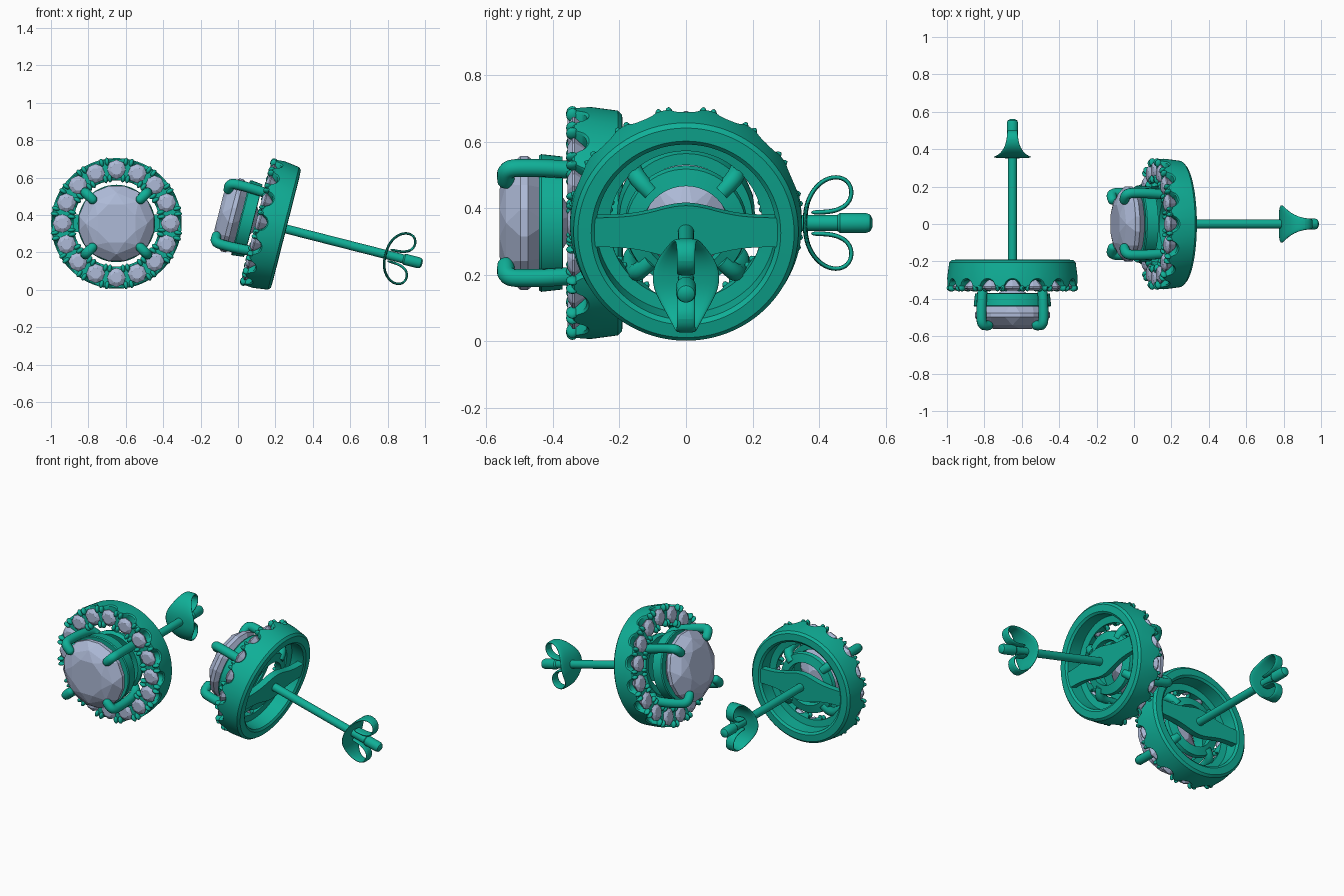
import bpy, bmesh
from math import sin, cos, pi, radians, sqrt, exp
from mathutils import Matrix, Vector

if "Cube" in bpy.data.objects:
    bpy.data.objects.remove(bpy.data.objects["Cube"])

METAL = bpy.data.materials.new("green_metal")
METAL.diffuse_color = (0.005, 0.43, 0.31, 1)
METAL.use_nodes = True
METAL.node_tree.nodes["Principled BSDF"].inputs["Base Color"].default_value = METAL.diffuse_color
STONE = bpy.data.materials.new("pale_stone")
STONE.diffuse_color = (0.42, 0.49, 0.68, 1)
STONE.use_nodes = True
STONE.node_tree.nodes["Principled BSDF"].inputs["Base Color"].default_value = STONE.diffuse_color

# Each earring is built around its own y axis (front = -y, post = +y), then placed twice
PLACES = [
    ("left", Matrix.Translation((-0.65, 0, 0.355))),
    ("right", Matrix.Translation((0.442, 0, 0.278))
     @ Matrix.Rotation(radians(14.3), 4, 'Y') @ Matrix.Rotation(radians(-90), 4, 'Z')),
]
N_STONES = 16


def place(name, data, mat, mods=()):
    data.materials.append(mat)
    for side, m in PLACES:
        ob = bpy.data.objects.new(f"{side}_{name}", data)
        bpy.context.collection.objects.link(ob)
        ob.matrix_world = m
        for kind, settings in mods:
            mod = ob.modifiers.new(kind.lower(), kind)
            for k, v in settings.items():
                setattr(mod, k, v)


def finish(name, bm, mat, smooth=True, mods=()):
    bmesh.ops.recalc_face_normals(bm, faces=bm.faces)
    me = bpy.data.meshes.new(name)
    bm.to_mesh(me)
    bm.free()
    if smooth:
        me.shade_smooth()
        me.set_sharp_from_angle(angle=radians(35))
    place(name, me, mat, mods)


def polar(r, y, a):
    return Vector((r * sin(a), y, r * cos(a)))


def lathe(name, profile, segs=64, shift=None):
    """Closed (r, y) profile spun about y; shift(angle, index) moves points along y."""
    bm = bmesh.new()
    rings = []
    for s in range(segs):
        a = 2 * pi * s / segs
        rings.append([bm.verts.new(polar(r, y + (shift(a, i) if shift else 0), a))
                      for i, (r, y) in enumerate(profile)])
    n = len(profile)
    for s in range(segs):
        p, q = rings[s], rings[(s + 1) % segs]
        for i in range(n):
            j = (i + 1) % n
            if profile[i][0] or profile[j][0]:
                bm.faces.new((p[i], p[j], q[j], q[i]))
    bmesh.ops.remove_doubles(bm, verts=bm.verts, dist=1e-5)
    bmesh.ops.dissolve_degenerate(bm, edges=bm.edges, dist=1e-6)
    finish(name, bm, METAL)


def gem(bm, rings, centre=Vector((0, 0, 0))):
    """Faceted stone: hull of (radius, y, sides, half-step turn) rings."""
    vs = [bm.verts.new(centre + polar(r, y, 2 * pi * (k + turn) / n))
          for r, y, n, turn in rings for k in range(n)]
    bmesh.ops.convex_hull(bm, input=vs)


# Halo ring with a scalloped front rim
def scallop(a, i):
    if i > 3:
        return 0
    step = 2 * pi / N_STONES
    u = ((a + step / 2) % step - step / 2) * 0.288 / 0.037
    return 0.045 * sqrt(1 - u * u) if abs(u) < 1 else 0


lathe("halo", [(0.23, -0.336), (0.238, -0.343), (0.342, -0.343), (0.349, -0.336),
               (0.348, -0.28), (0.338, -0.205), (0.325, -0.192), (0.285, -0.19),
               (0.272, -0.2), (0.27, -0.28), (0.23, -0.285)], 256, scallop)

# Small stones around the halo
bm = bmesh.new()
for k in range(N_STONES):
    gem(bm, [(0.03, -0.356, 8, 0.5), (0.052, -0.341, 8, 0), (0.052, -0.335, 8, 0),
             (0.012, -0.29, 8, 0)], polar(0.289, 0, 2 * pi * k / N_STONES))
finish("halo_stones", bm, STONE, smooth=False)

# Paired claws between the small stones
bm = bmesh.new()
for k in range(N_STONES):
    for r, da in ((0.334, 0.045), (0.334, -0.045), (0.243, 0.05), (0.243, -0.05)):
        a = 2 * pi * (k + 0.5) / N_STONES + da
        m = (Matrix.Translation(polar(r, -0.342, a)) @ Matrix.Rotation(a, 4, 'Y')
             @ Matrix.Diagonal((0.012, 0.019, 0.022, 1)))
        bmesh.ops.create_icosphere(bm, subdivisions=2, radius=1, matrix=m)
finish("halo_claws", bm, METAL)

# Large centre stone
bm = bmesh.new()
gem(bm, [(0.11, -0.561, 8, 0.5), (0.165, -0.541, 8, 0), (0.205, -0.498, 16, 0.5),
         (0.205, -0.475, 16, 0.5), (0.145, -0.415, 8, 0), (0.05, -0.35, 8, 0.5)])
finish("centre_stone", bm, STONE, smooth=False)

# Basket rings behind the centre stone
lathe("gallery_ring", [(0.165, -0.44), (0.203, -0.442), (0.207, -0.435), (0.2, -0.372), (0.165, -0.37)])
lathe("base_ring", [(0.125, -0.285), (0.17, -0.3), (0.185, -0.285), (0.18, -0.262), (0.13, -0.25)])

# Four prongs gripping the centre stone
cu = bpy.data.curves.new("prongs", 'CURVE')
cu.dimensions = '3D'
cu.bevel_depth = 0.027
cu.bevel_resolution = 4
cu.resolution_u = 6
cu.use_fill_caps = True
PATH = [(0.158, -0.54, 0.2), (0.163, -0.541, 0.8), (0.185, -0.543, 1), (0.232, -0.54, 1),
        (0.235, -0.48, 1), (0.232, -0.4, 1), (0.222, -0.32, 1), (0.2, -0.275, 1), (0.15, -0.265, 0.9)]
for k in range(4):
    sp = cu.splines.new('NURBS')
    sp.points.add(len(PATH) - 1)
    for p, (r, y, rad) in zip(sp.points, PATH):
        p.co = (*polar(r, y, pi / 4 + k * pi / 2), 1)
        p.radius = rad
    sp.order_u = 3
    sp.use_endpoint_u = True
    sp.use_smooth = True
place("prongs", cu, METAL)

# Back bar, widening where the post joins
bm = bmesh.new()
cols = []
for i in range(33):
    x = -0.285 + 0.57 * i / 32
    h = 0.045 + 0.038 * exp(-(x / 0.12) ** 2)
    cols.append([bm.verts.new((x, y, z)) for y, z in ((-0.235, -h), (-0.235, h), (-0.197, h), (-0.197, -h))])
for p, q in zip(cols, cols[1:]):
    for i in range(4):
        bm.faces.new((p[i], p[(i + 1) % 4], q[(i + 1) % 4], q[i]))
bm.faces.new(cols[0])
bm.faces.new(cols[-1])
finish("back_bar", bm, METAL)

# Post with a thicker rounded tip
lathe("post", [(0, -0.22), (0.024, -0.22), (0.024, 0.455), (0.03, 0.463), (0.03, 0.54),
               (0.026, 0.553), (0.015, 0.56), (0, 0.561)], 32)

# Butterfly clutch: one curled strip, (y, z, half width) from middle to curl end
HALF = [(0.358, 0.0, 0.106), (0.359, 0.04, 0.1), (0.373, 0.087, 0.072), (0.408, 0.128, 0.044),
        (0.452, 0.142, 0.032), (0.489, 0.128, 0.029), (0.502, 0.09, 0.028), (0.487, 0.054, 0.028),
        (0.45, 0.036, 0.028), (0.41, 0.032, 0.028), (0.375, 0.032, 0.028)]
strip = [(y, -z, w) for y, z, w in HALF[:0:-1]] + HALF
bm = bmesh.new()
rows = [[bm.verts.new((w * t, y, z)) for t in (-1, 0, 1)] for y, z, w in strip]
for p, q in zip(rows, rows[1:]):
    for i in range(2):
        bm.faces.new((p[i], p[i + 1], q[i + 1], q[i]))
finish("butterfly_clutch", bm, METAL, mods=[
    ('SOLIDIFY', {"thickness": 0.014, "offset": 0}), ('SUBSURF', {"levels": 2, "render_levels": 2})])
